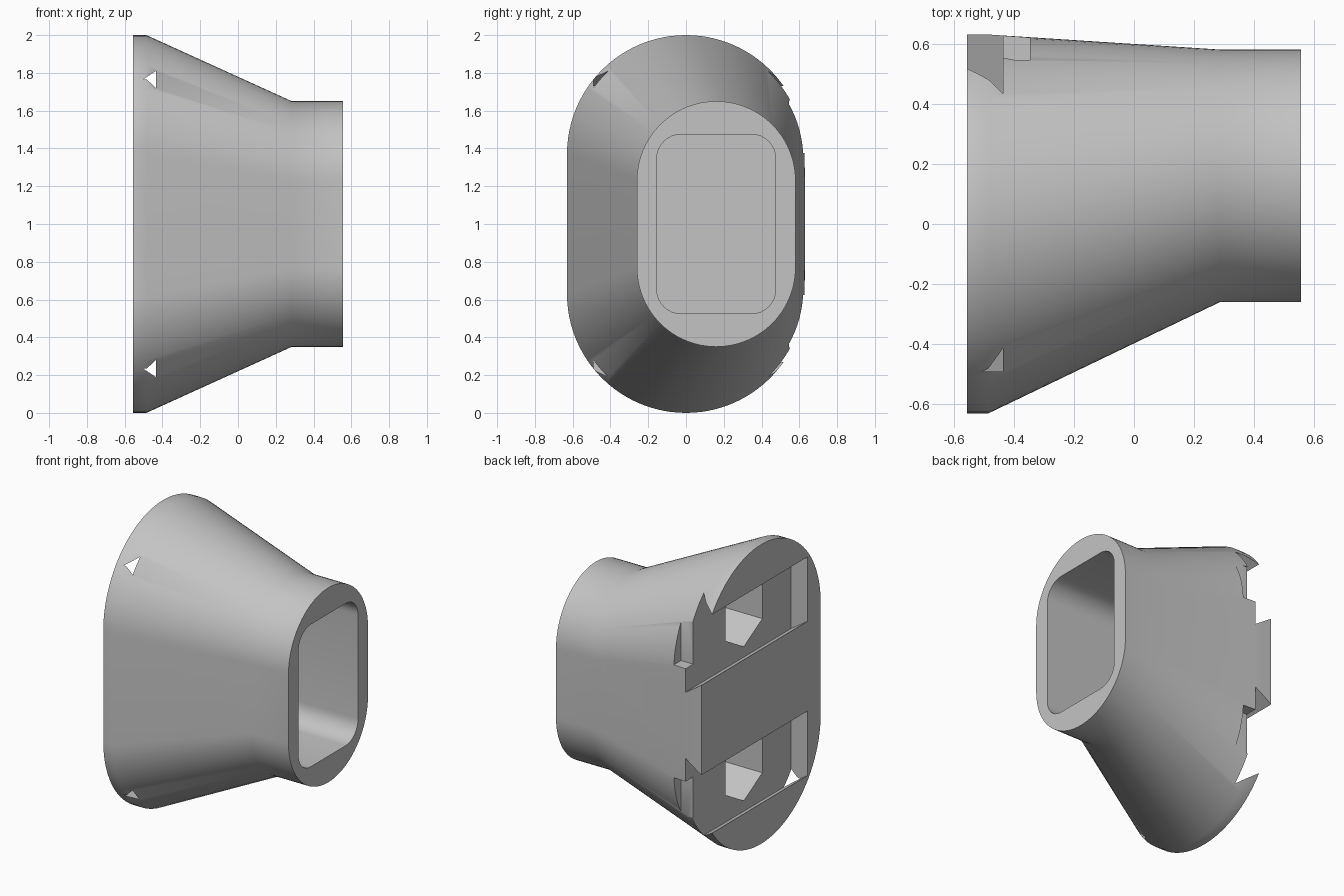
import bpy, bmesh, math

cube = bpy.data.objects.get("Cube")
if cube:
    bpy.data.objects.remove(cube)

grey = bpy.data.materials.new("plain grey")
grey.use_nodes = True
color = (0.55, 0.55, 0.55, 1)
grey.diffuse_color = color
grey.node_tree.nodes["Principled BSDF"].inputs["Base Color"].default_value = color


def rounded(cy, half_y, half_z, radius, steps):
    """Rounded rectangle in the YZ plane, centred on z = 1."""
    points = []
    corners = ((1, 1), (-1, 1), (-1, -1), (1, -1))
    for quarter, (sy, sz) in enumerate(corners):
        for i in range(steps + 1):
            a = (quarter + i / steps) * math.pi / 2
            points.append((cy + sy * (half_y - radius) + radius * math.cos(a),
                           1 + sz * (half_z - radius) + radius * math.sin(a)))
    return points


def loft(name, sections):
    """Skin a list of (x, outline) sections and cap both ends."""
    bm = bmesh.new()
    rings = [[bm.verts.new((x, y, z)) for y, z in outline] for x, outline in sections]
    for a, b in zip(rings, rings[1:]):
        for i in range(len(a)):
            j = (i + 1) % len(a)
            bm.faces.new((a[i], a[j], b[j], b[i]))
    bm.faces.new(rings[0])
    bm.faces.new(rings[-1])
    bmesh.ops.remove_doubles(bm, verts=bm.verts, dist=1e-5)
    bmesh.ops.recalc_face_normals(bm, faces=bm.faces)
    mesh = bpy.data.meshes.new(name)
    bm.to_mesh(mesh)
    bm.free()
    obj = bpy.data.objects.new(name, mesh)
    bpy.context.collection.objects.link(obj)
    return obj


def rect(y0, y1, z, half):
    return [(y0, z - half), (y1, z - half), (y1, z + half), (y0, z + half)]


# Flared body, from the wide mounting face to the narrow collar
wide = rounded(0, 0.63, 1.0, 0.63, 24)
narrow = rounded(0.16, 0.42, 0.65, 0.42, 24)
body = loft("flared_socket_body",
            [(-0.555, wide), (-0.485, wide), (0.285, narrow), (0.555, narrow)])
body.data.materials.append(grey)

# Rounded socket in the collar
socket = rounded(0.16, 0.315, 0.475, 0.13, 8)
cutters = [loft("socket_cutter", [(0.0, socket), (0.7, socket)])]

# Two dovetail slots, each with a hexagonal pocket and an edge notch
slope = 0.08 / 0.12
for z in (0.485, 1.515):
    cutters.append(loft("dovetail_cutter",
                        [(-0.655, rect(-0.49, 1, z, 0.215 - 0.1 * slope)),
                         (-0.435, rect(-0.49, 1, z, 0.295))]))
    hexagon = [(0.01 + 0.225 * math.sin(k * math.pi / 3),
                z + 0.225 * math.cos(k * math.pi / 3)) for k in range(6)]
    cutters.append(loft("hex_cutter", [(-0.5, hexagon), (-0.13, hexagon)]))
    notch = rect(0.545, 1, z, 0.138)
    cutters.append(loft("notch_cutter", [(-0.5, notch), (-0.345, notch)]))

for cutter in cutters:
    cutter.hide_render = True
    cut = body.modifiers.new(cutter.name, "BOOLEAN")
    cut.operation = "DIFFERENCE"
    cut.solver = "EXACT"
    cut.object = cutter

# Apply the cuts and drop the cutters
graph = bpy.context.evaluated_depsgraph_get()
result = bpy.data.meshes.new_from_object(body.evaluated_get(graph))
body.modifiers.clear()
body.data = result
result.materials.clear()
result.materials.append(grey)
for face in result.polygons:
    face.material_index = 0
for cutter in cutters:
    bpy.data.objects.remove(cutter)

bpy.ops.object.select_all(action="DESELECT")
body.select_set(True)
bpy.context.view_layer.objects.active = body
bpy.ops.object.shade_smooth_by_angle(angle=math.radians(30))
